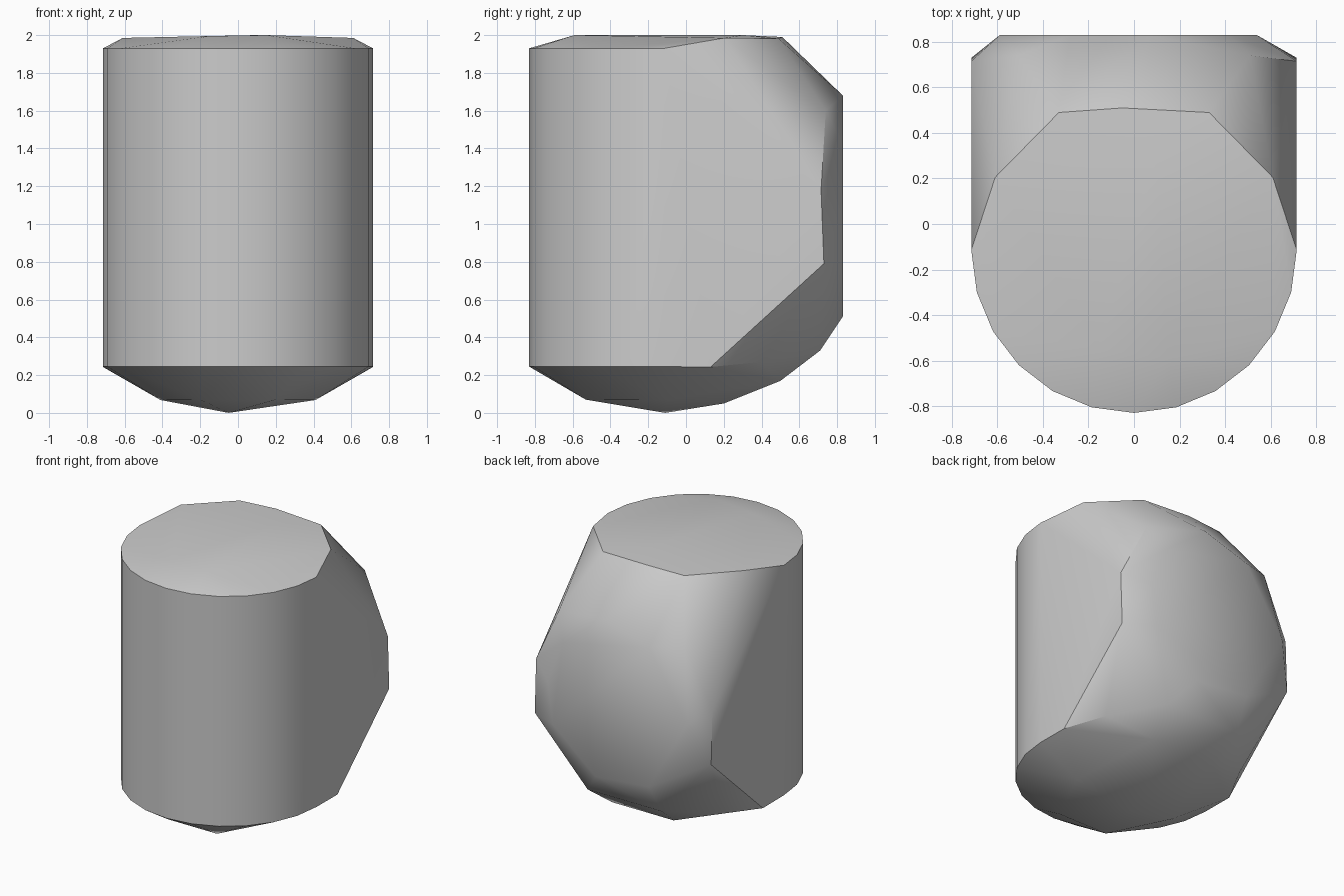
import bpy, bmesh, math

cube = bpy.data.objects.get("Cube")
if cube:
    bpy.data.objects.remove(cube, do_unlink=True)

RADIUS, AXIS_Y = 0.715, -0.115


def mirrored(points):
    """Each point together with its twin across x = 0."""
    return [(s * x, y, z) for x, y, z in points for s in (1, -1)]


# Front half of the upright barrel
barrel = []
for i in range(13):
    a = math.pi + math.pi * i / 12
    x, y = RADIUS * math.cos(a), AXIS_Y + RADIUS * math.sin(a)
    barrel += [(x, y, 0.245), (x, y, 1.93)]

# Slightly crowned lid
lid = mirrored([(0.61, 0.205, 1.985), (0.33, 0.49, 1.982)])
lid += [(-0.05, 0.51, 1.99), (0.15, -0.59, 2.0), (-0.15, -0.55, 1.995), (0.1, 0.3, 2.0)]

# Shallow domed underside, sweeping up to the back
dome = [(-0.05, -0.11, 0), (0.02, 0.2, 0.05)]
dome += mirrored([(0.41, -0.1, 0.068), (0.2, -0.53, 0.07), (0.715, 0.13, 0.243),
                  (0.25, 0.5, 0.17), (0.58, 0.4, 0.27), (0.3, 0.71, 0.33)])

# Flat round face on the back with a bevelled rim
back = [(x, 0.83, z) for x, z in
        [(0.07, 1.68), (-0.28, 1.57), (-0.59, 1.09), (-0.28, 0.55),
         (0.15, 0.51), (0.5, 0.8), (0.54, 1.1), (0.42, 1.42)]]
rim = mirrored([(0.715, 0.715, 1.18), (0.715, 0.73, 0.79), (0.51, 0.74, 1.6)])

# Wrap everything in one convex shell
bm = bmesh.new()
for p in barrel + lid + dome + back + rim:
    bm.verts.new(p)
hull = bmesh.ops.convex_hull(bm, input=bm.verts)
unused = {g for g in hull["geom_interior"] + hull["geom_unused"]
          if isinstance(g, bmesh.types.BMVert)}
bmesh.ops.delete(bm, geom=list(unused), context="VERTS")
bmesh.ops.dissolve_limit(bm, angle_limit=math.radians(1), verts=bm.verts, edges=bm.edges)
bmesh.ops.recalc_face_normals(bm, faces=bm.faces)
mesh = bpy.data.meshes.new("shell")
bm.to_mesh(mesh)
bm.free()
shell = bpy.data.objects.new("shell", mesh)
bpy.context.collection.objects.link(shell)

# Plain grey finish
grey = bpy.data.materials.new("plain_grey")
grey.use_nodes = True
color = (0.6, 0.6, 0.6, 1)
grey.diffuse_color = color
grey.node_tree.nodes["Principled BSDF"].inputs["Base Color"].default_value = color
mesh.materials.append(grey)

bpy.ops.object.select_all(action="DESELECT")
shell.select_set(True)
bpy.context.view_layer.objects.active = shell
bpy.ops.object.shade_smooth_by_angle(angle=math.radians(30))
